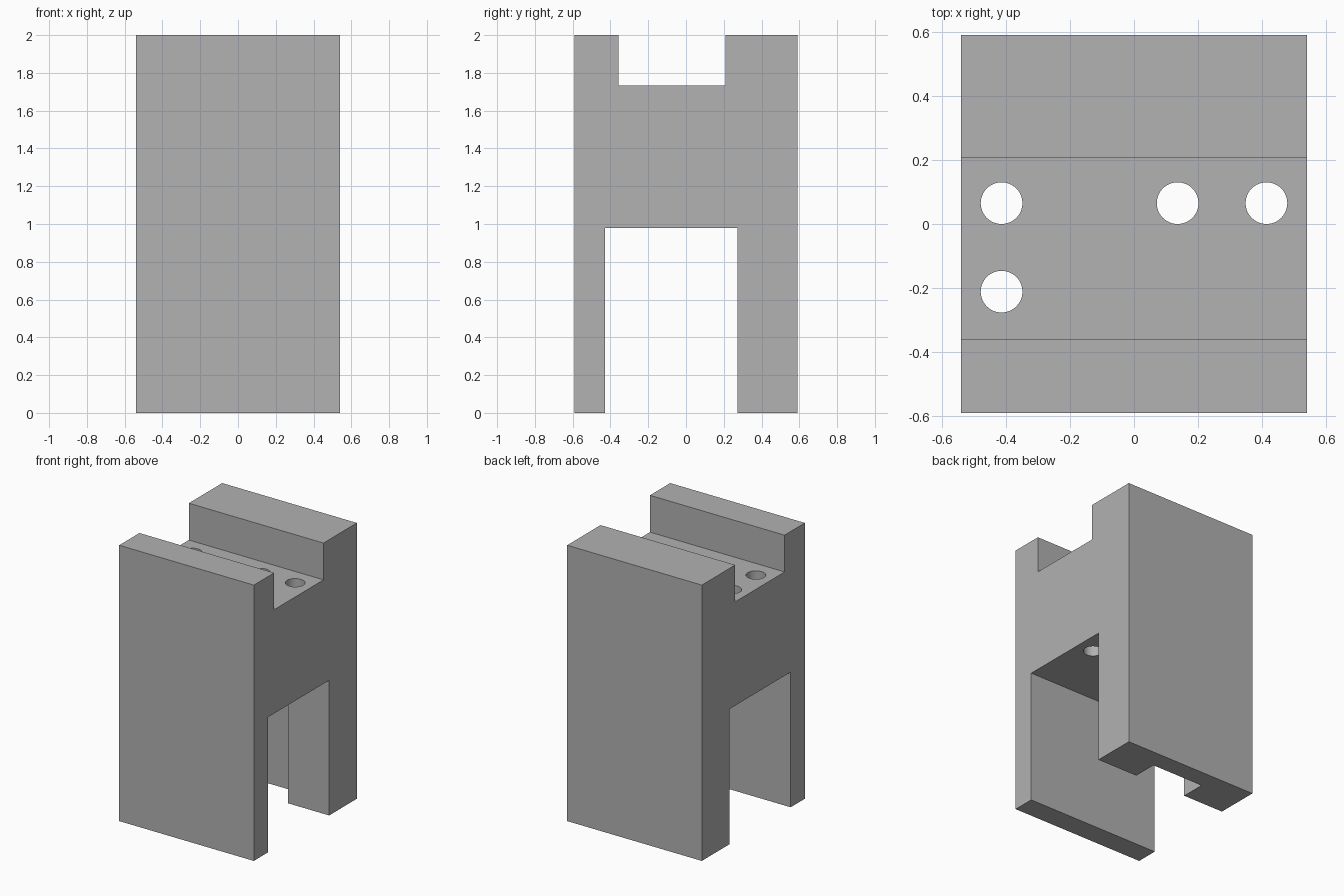
import bpy
import bmesh
import math

cube = bpy.data.objects.get("Cube")
if cube:
    bpy.data.objects.remove(cube, do_unlink=True)

HALF_X, HALF_Y, HEIGHT = 0.54, 0.59, 2.0
SLOT_FRONT, SLOT_BACK, SLOT_TOP = -0.428, 0.273, 0.98
NOTCH_FRONT, NOTCH_BACK, NOTCH_FLOOR = -0.358, 0.208, 1.733

grey = bpy.data.materials.new("plain grey")
grey.use_nodes = True
colour = (0.445, 0.445, 0.445, 1)
grey.diffuse_color = colour
grey.node_tree.nodes["Principled BSDF"].inputs["Base Color"].default_value = colour


def add_object(name, bm):
    bmesh.ops.recalc_face_normals(bm, faces=bm.faces[:])
    mesh = bpy.data.meshes.new(name)
    bm.to_mesh(mesh)
    bm.free()
    mesh.materials.append(grey)
    obj = bpy.data.objects.new(name, mesh)
    bpy.context.collection.objects.link(obj)
    return obj


def extrude_profile(name, points, half_width):
    """Extrude a (y, z) outline along x."""
    bm = bmesh.new()
    face = bm.faces.new([bm.verts.new((-half_width, y, z)) for y, z in points])
    new = bmesh.ops.extrude_face_region(bm, geom=[face])["geom"]
    verts = [v for v in new if isinstance(v, bmesh.types.BMVert)]
    bmesh.ops.translate(bm, verts=verts, vec=(2 * half_width, 0, 0))
    return add_object(name, bm)


def cut(target, cutter):
    """Subtract the cutter, then discard it."""
    cutter.hide_render = True
    mod = target.modifiers.new(cutter.name, 'BOOLEAN')
    mod.operation = 'DIFFERENCE'
    mod.solver = 'EXACT'
    mod.object = cutter
    bpy.ops.object.select_all(action='DESELECT')
    bpy.context.view_layer.objects.active = target
    target.select_set(True)
    bpy.ops.object.modifier_apply(modifier=mod.name)
    bpy.data.objects.remove(cutter, do_unlink=True)


# Body: side outline with the upper notch and the lower slot
body = extrude_profile("bracket_body", [
    (-HALF_Y, 0), (SLOT_FRONT, 0), (SLOT_FRONT, SLOT_TOP),
    (SLOT_BACK, SLOT_TOP), (SLOT_BACK, 0), (HALF_Y, 0),
    (HALF_Y, HEIGHT), (NOTCH_BACK, HEIGHT), (NOTCH_BACK, NOTCH_FLOOR),
    (NOTCH_FRONT, NOTCH_FLOOR), (NOTCH_FRONT, HEIGHT), (-HALF_Y, HEIGHT)],
    HALF_X)

# Groove up the inner face of the back leg
groove_back = SLOT_BACK + 0.18
cut(body, extrude_profile("leg_groove", [
    (SLOT_BACK - 0.1, -0.1), (groove_back, -0.1),
    (groove_back, SLOT_TOP), (SLOT_BACK - 0.1, SLOT_TOP)], 0.21))

# Four vertical holes through the web
for x, y in [(-0.413, 0.065), (0.136, 0.065), (0.413, 0.065), (-0.413, -0.211)]:
    bm = bmesh.new()
    bmesh.ops.create_cone(bm, cap_ends=True, segments=48,
                          radius1=0.065, radius2=0.065, depth=1)
    bmesh.ops.translate(bm, verts=bm.verts[:],
                        vec=(x, y, (SLOT_TOP + NOTCH_FLOOR) / 2))
    cut(body, add_object("web_hole", bm))

bpy.ops.object.shade_smooth_by_angle(angle=math.radians(30))
